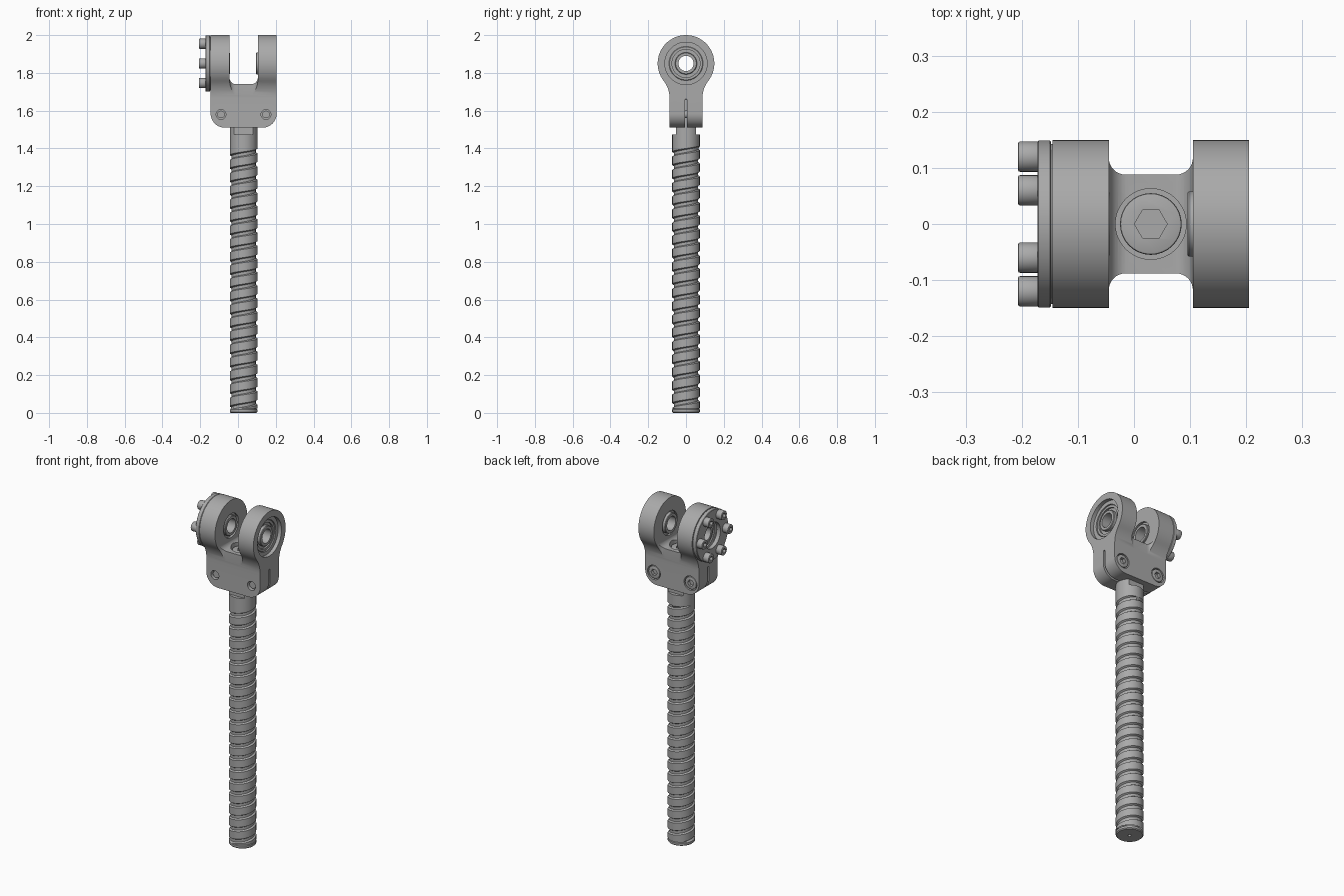
import bpy, bmesh, math
from math import cos, sin, pi, radians
from mathutils import Matrix

if "Cube" in bpy.data.objects:
    bpy.data.objects.remove(bpy.data.objects["Cube"])

steel = bpy.data.materials.new("grey_steel")
steel.use_nodes = True
GREY = (0.4, 0.4, 0.4, 1)
steel.diffuse_color = GREY
steel.node_tree.nodes["Principled BSDF"].inputs["Base Color"].default_value = GREY

MID = 0.03                   # x of the rod axis
X0, X1 = -0.145, 0.205       # outer faces of the fork
IN0, IN1 = -0.045, 0.105     # inner faces of the arms
BASE, EYE, EYE_R, NECK = 1.51, 1.85, 0.15, 0.087
ROD_R = 0.073
parts = []


def make(name, bm):
    bmesh.ops.recalc_face_normals(bm, faces=bm.faces)
    mesh = bpy.data.meshes.new(name)
    bm.to_mesh(mesh)
    bm.free()
    mesh.materials.append(steel)
    ob = bpy.data.objects.new(name, mesh)
    bpy.context.collection.objects.link(ob)
    parts.append(ob)
    return ob


def place(axis, u, v, w):
    return {"X": (w, u, v), "Y": (u, w, v), "Z": (u, v, w)}[axis]


def arc(cx, cy, r, a0, a1, n=12):
    return [(cx + r * cos(radians(a0 + (a1 - a0) * i / n)),
             cy + r * sin(radians(a0 + (a1 - a0) * i / n))) for i in range(n + 1)]


def prism(name, pts, axis, lo, hi):
    bm = bmesh.new()
    rings = [[bm.verts.new(place(axis, u, v, w)) for u, v in pts] for w in (lo, hi)]
    n = len(pts)
    for ring in rings:
        bm.faces.new(ring)
    for i in range(n):
        j = (i + 1) % n
        bm.faces.new((rings[0][i], rings[0][j], rings[1][j], rings[1][i]))
    return make(name, bm)


def rod(name, axis, u, v, r, lo, hi, n=48):
    return prism(name, [(u + r * cos(2 * pi * i / n), v + r * sin(2 * pi * i / n))
                        for i in range(n)], axis, lo, hi)


def ring(name, lo, hi, r_in, r_out, chamfer=0.003, n=64):
    """Chamfered ring round the eye axis."""
    c = chamfer
    prof = [(lo, r_in), (lo, r_out - c), (lo + c, r_out),
            (hi - c, r_out), (hi, r_out - c), (hi, r_in)]
    bm = bmesh.new()
    loops = [[bm.verts.new((x, r * cos(2 * pi * i / n), EYE + r * sin(2 * pi * i / n)))
              for x, r in prof] for i in range(n)]
    for i in range(n):
        a, b = loops[i], loops[(i + 1) % n]
        for k in range(len(prof)):
            m = (k + 1) % len(prof)
            bm.faces.new((a[k], a[m], b[m], b[k]))
    return make(name, bm)


def apply(ob, mod):
    bpy.context.view_layer.objects.active = ob
    bpy.ops.object.modifier_apply(modifier=mod.name)


def cut(ob, *cutters):
    for c in cutters:
        mod = ob.modifiers.new("cut", "BOOLEAN")
        mod.operation, mod.solver, mod.object = "DIFFERENCE", "EXACT", c
        apply(ob, mod)
        parts.remove(c)
        bpy.data.objects.remove(c)


def socket_head(name, axis, u, v, r, base, top):
    """Round head with a hexagon socket in its top face."""
    s = 1 if top > base else -1
    head = rod(name, axis, u, v, r, base, top, 32)
    bev = head.modifiers.new("bevel", "BEVEL")
    bev.width, bev.segments, bev.limit_method = 0.004, 2, "ANGLE"
    apply(head, bev)
    cut(head, rod("socket", axis, u, v, r * 0.53, top - s * 0.018, top + s * 0.02, 6))


def flip(pts):
    return [(2 * MID - u, v) for u, v in pts]


# Fork body: eye outline blended into the neck
BLEND = 0.15
zc = EYE - math.sqrt((EYE_R + BLEND) ** 2 - (NECK + BLEND) ** 2)
tilt = math.degrees(math.atan2(EYE - zc, NECK + BLEND))
side = [(NECK, BASE)] + arc(NECK + BLEND, zc, BLEND, 180, 180 - tilt, 10)
side += arc(0, EYE, EYE_R, -tilt, 90, 28)[1:]
outline = side + [(-u, v) for u, v in reversed(side[:-1])]
fork = prism("fork_body", outline, "X", X0, X1)

# Gap between the arms, with a filleted floor and filleted sides
floor = [(IN0, 2.1)] + arc(IN0 + 0.035, 1.775, 0.035, 180, 270, 8)
cut(fork, prism("gap", floor + flip(floor)[::-1], "Y", -0.3, 0.3))
waist = [(IN0, 0.25)] + arc(IN0 + 0.03, 0.118, 0.03, 180, 270, 8)
waist += flip(waist)[::-1]
for s in (1, -1):
    cut(fork, prism("waist", [(u, v * s) for u, v in waist], "Z", 1.6, 2.1))

# Rounded bottom corners and the clamping slit
CR = 0.075
corner = [(X0 - 0.02, BASE - 0.02), (X0 - 0.02, BASE + CR)]
corner += arc(X0 + CR, BASE + CR, CR, 180, 270) + [(X0 + CR, BASE - 0.02)]
for pts in (corner, flip(corner)):
    cut(fork, prism("corner", pts, "Y", -0.3, 0.3))
slit = [(-0.006, 1.4), (0.006, 1.4)] + arc(0, 1.655, 0.006, 0, 180, 6)
cut(fork, prism("slit", slit, "X", -0.4, 0.4))

# Eye bores: recess, bearing seat and through hole in each arm
for face, s in ((X1, 1), (X0, -1)):
    for r, depth in ((0.112, 0.022), (0.09, 0.088), (0.07, 0.12)):
        lo, hi = sorted((face - s * depth, face + s * 0.02))
        cut(fork, rod("bore", "X", 0, EYE, r, lo, hi, 64))

# Clamp screws: counterbored heads at the back, open holes at the front
for name, x in (("right", -0.09), ("left", 0.148)):
    cut(fork, rod("hole", "Y", x, 1.58, 0.026, -0.2, -0.06, 32),
        rod("counterbore", "Y", x, 1.58, 0.042, 0.055, 0.2, 32))
    socket_head(name + "_clamp_screw_head", "Y", x, 1.58, 0.037, 0.03, NECK - 0.001)
    rod(name + "_clamp_screw_shank", "Y", x, 1.58, 0.02, -0.075, 0.05, 24)

# Centre screw sunk in the floor of the fork
cut(fork, rod("pocket", "Z", MID, 0, 0.063, 1.69, 1.79))
socket_head("centre_screw", "Z", MID, 0, 0.055, 1.66, 1.73)

# Bearings in both arms
for name, s, shift in (("left", 1, 0), ("right", -1, -0.008)):
    for piece, lo, hi, r_in, r_out in (("outer_race", 0.117, 0.178, 0.074, 0.09),
                                       ("seal", 0.122, 0.168, 0.05, 0.078),
                                       ("inner_race", 0.095, 0.186, 0.04, 0.058)):
        if s < 0:
            lo, hi = 2 * MID - hi, 2 * MID - lo
            if piece == "inner_race":
                lo, hi = lo + shift, hi + shift
        ring(name + "_bearing_" + piece, lo, hi, r_in, r_out)

# Cover flange with six socket screws
ring("flange_spacer", -0.149, -0.144, 0.085, 0.143, 0.001)
ring("cover_flange", -0.172, -0.148, 0.075, EYE_R - 0.001, 0.002)
for i in range(6):
    a = i * pi / 3
    socket_head("flange_screw_%d" % (i + 1), "X", 0.12 * cos(a), EYE + 0.12 * sin(a),
                0.027, -0.165, -0.207)

# Threaded rod: a helical strip whose rows close one pitch higher per turn
PITCH, LOW, HIGH, SEG = 0.07, 0.022, 1.41, 48
GROOVE = ROD_R - 0.009
profile = [(0, ROD_R), (0.62, ROD_R), (0.7, GROOVE), (0.92, GROOVE)]
bm = bmesh.new()
rows = []
for turn in range(-1, int(HIGH / PITCH) + 2):
    for t, r in profile:
        row = []
        for i in range(SEG + 1):
            z = (turn + t + i / SEG) * PITCH
            rad = r if LOW < z < HIGH else ROD_R
            a = 2 * pi * i / SEG
            row.append(bm.verts.new((MID + rad * cos(a), rad * sin(a),
                                     min(max(z, LOW), HIGH))))
        rows.append(row)
for a, b in zip(rows, rows[1:]):
    for i in range(SEG):
        bm.faces.new((a[i], a[i + 1], b[i + 1], b[i]))
bmesh.ops.remove_doubles(bm, verts=bm.verts, dist=0.00005)
make("rod_thread", bm)

# Plain rod ends: chamfered foot with centre hole, collar with two flats
foot = rod("rod_foot", "Z", MID, 0, ROD_R, 0, LOW)
bev = foot.modifiers.new("bevel", "BEVEL")
bev.width, bev.segments, bev.limit_method = 0.005, 1, "ANGLE"
apply(foot, bev)
cut(foot, rod("centre_hole", "Z", MID, 0, 0.009, -0.02, 0.015, 24))
collar = rod("rod_collar", "Z", MID, 0, ROD_R, HIGH, 1.66)
for s in (1, -1):
    flat = [(-0.1, s * 0.053), (0.2, s * 0.053), (0.2, s * 0.2), (-0.1, s * 0.2)]
    cut(collar, prism("flat", flat, "Z", 1.475, 1.56))

# Smooth round surfaces, keep edges sharp
bpy.ops.object.select_all(action="DESELECT")
for ob in parts:
    ob.select_set(True)
bpy.context.view_layer.objects.active = fork
bpy.ops.object.shade_smooth_by_angle(angle=radians(30))
